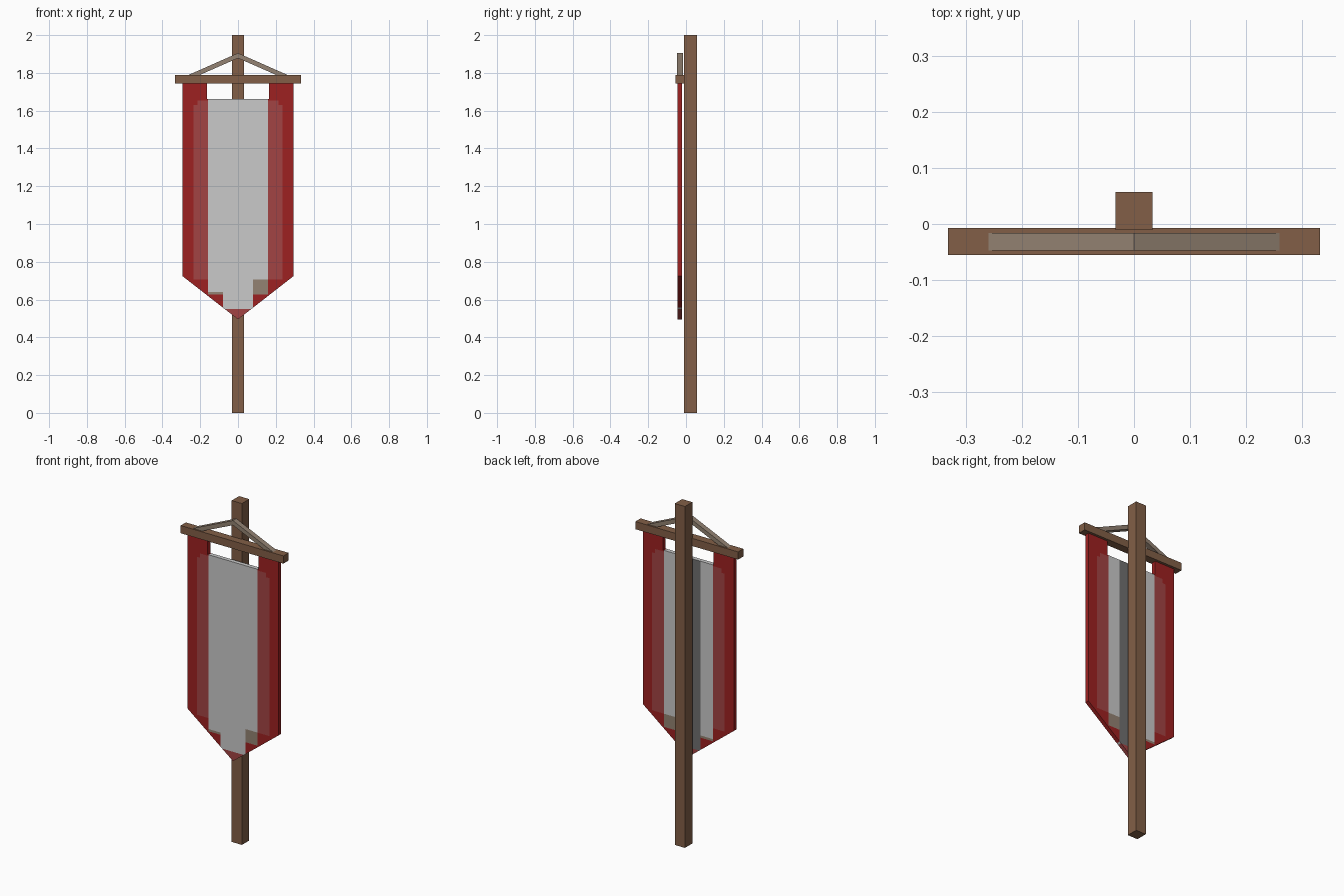
import bpy, bmesh
from mathutils import Vector

if "Cube" in bpy.data.objects:
    bpy.data.objects.remove(bpy.data.objects["Cube"])


def material(name, rgb):
    """Flat material from an 8-bit sRGB colour."""
    m = bpy.data.materials.new(name)
    lin = [((c / 255 + 0.055) / 1.055) ** 2.4 for c in rgb]
    m.diffuse_color = (*lin, 1)
    m.use_nodes = True
    m.node_tree.nodes["Principled BSDF"].inputs["Base Color"].default_value = m.diffuse_color
    return m


wood = material("brown wood", (130, 95, 71))
rope_tan = material("rope tan", (147, 130, 114))
red = material("red cloth", (158, 33, 33))
pink = material("faded red", (162, 68, 68))
grey = material("light grey", (202, 202, 202))
dark = material("dark grey", (112, 112, 112))


def finish(bm, name, mats):
    bmesh.ops.recalc_face_normals(bm, faces=bm.faces)
    me = bpy.data.meshes.new(name)
    bm.to_mesh(me)
    bm.free()
    for m in mats:
        me.materials.append(m)
    ob = bpy.data.objects.new(name, me)
    bpy.context.collection.objects.link(ob)
    return ob


def prism(name, profile, y0, y1, mat):
    """Extrude an x-z outline from y0 to y1."""
    bm = bmesh.new()
    a = [bm.verts.new((x, y0, z)) for x, z in profile]
    b = [bm.verts.new((x, y1, z)) for x, z in profile]
    bm.faces.new(a)
    bm.faces.new(b[::-1])
    n = len(profile)
    for i in range(n):
        j = (i + 1) % n
        bm.faces.new((a[i], a[j], b[j], b[i]))
    return finish(bm, name, [mat])


def rect(hx, z0, z1):
    return [(-hx, z0), (hx, z0), (hx, z1), (-hx, z1)]


# Pole and crossbar
prism("pole", rect(0.033, 0, 2), -0.011, 0.057, wood)
prism("crossbar", rect(0.333, 1.745, 1.79), -0.055, -0.007, wood)

# Hanging rope, one sloping strand on each side
for s, side in ((-1, "left"), (1, "right")):
    prism("rope_" + side, [(0, 1.905), (s * 0.26, 1.79), (s * 0.2, 1.79), (0, 1.878)],
          -0.047, -0.016, rope_tan)

# Cloth: flat sheet cut along the painted borders
W, TOP, SHOULDER, TIP = 0.295, 1.75, 0.725, 0.495
Y0, THICK = -0.046, 0.024
bm = bmesh.new()
bm.faces.new([bm.verts.new((x, Y0, z)) for x, z in rect(W, TIP, TOP)])


def cut(co, no, clear=False):
    bmesh.ops.bisect_plane(bm, geom=bm.verts[:] + bm.edges[:] + bm.faces[:],
                           plane_co=co, plane_no=no, clear_outer=clear)


for x in (0.08, 0.158, 0.164, 0.215, 0.235):
    for s in (-1, 1):
        cut((s * x, 0, 0), (1, 0, 0))
for z in (0.55, 0.628, 0.641, 0.705, 1.63, 1.655, 1.662):
    cut((0, 0, z), (0, 0, 1))
# Pointed lower edge
for s in (-1, 1):
    cut((0, 0, TIP), Vector((s * (SHOULDER - TIP), 0, -W)).normalized(), True)
# Open notch below the crossbar
notch = [f for f in bm.faces
         if f.calc_center_median().z > 1.662 and abs(f.calc_center_median().x) < 0.164]
bmesh.ops.delete(bm, geom=notch, context='FACES')
bmesh.ops.solidify(bm, geom=bm.faces[:], thickness=THICK)
shift = Y0 - min(v.co.y for v in bm.verts)
bmesh.ops.translate(bm, verts=bm.verts[:], vec=(0, shift, 0))

RED, PINK, GREY, DARK, TAN = range(5)


def cloth_colour(x, y, z):
    ax = abs(x)
    if z < 0.55:
        return PINK
    if ax < 0.08 and z < 1.663:
        return DARK if y > Y0 + THICK * 0.9 else GREY
    if ax < 0.158 and z < 1.663:
        if z < 0.628:
            return RED
        return TAN if z < (0.705 if x > 0 else 0.641) else GREY
    if ax < 0.235 and 0.705 < z < 1.655:
        return RED if ax > 0.215 and z > 1.63 else PINK
    return RED


for f in bm.faces:
    f.material_index = cloth_colour(*f.calc_center_median())
finish(bm, "banner_cloth", [red, pink, grey, dark, rope_tan])
